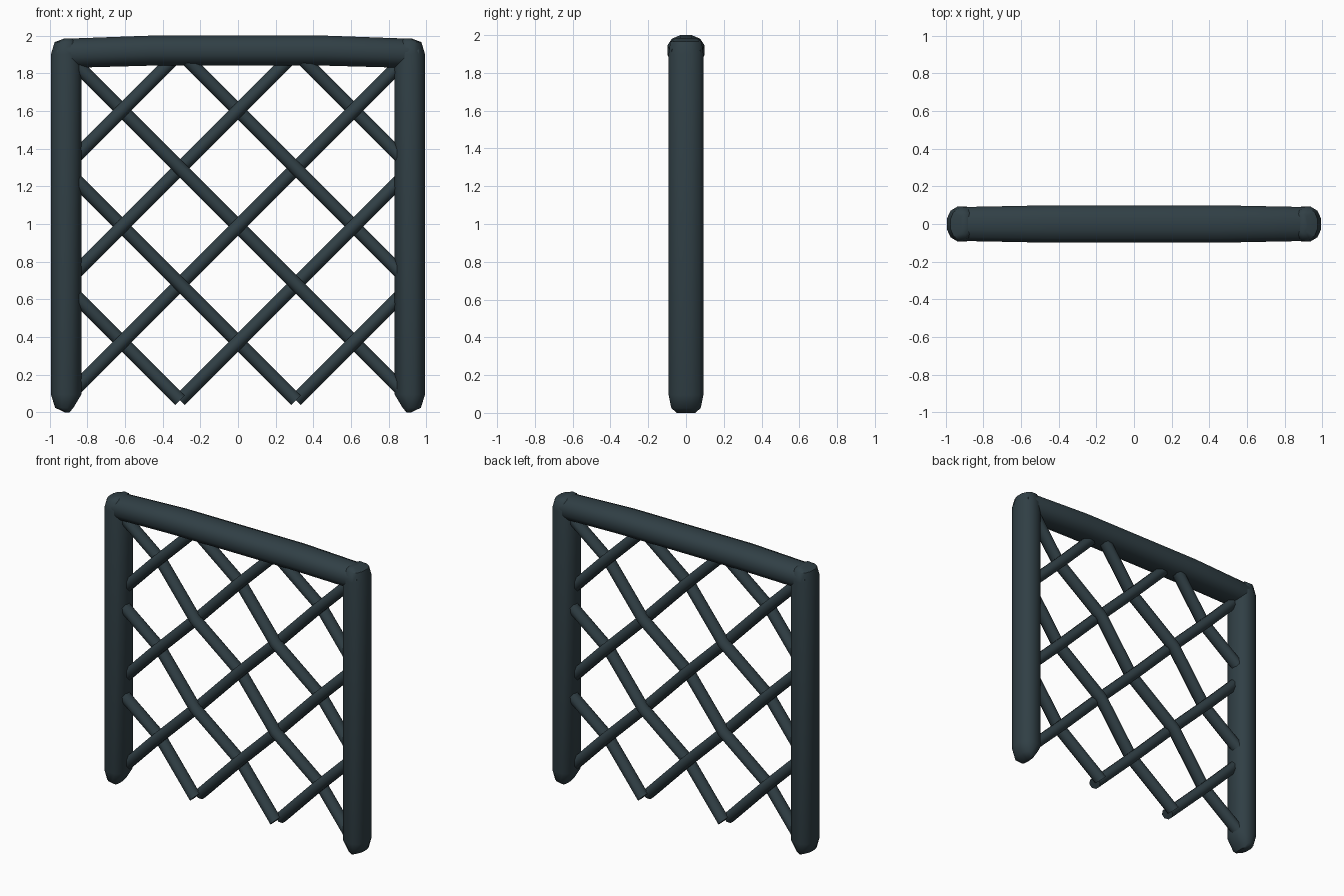
import bpy, bmesh, math
from mathutils import Vector

if "Cube" in bpy.data.objects:
    bpy.data.objects.remove(bpy.data.objects["Cube"])

mat = bpy.data.materials.new("dark slate metal")
mat.diffuse_color = (0.03, 0.05, 0.06, 1)
mat.use_nodes = True
mat.node_tree.nodes["Principled BSDF"].inputs["Base Color"].default_value = mat.diffuse_color


def section(c, u, a, v, b, n, e):
    """Ring of n points: rounded box of half sizes a along u and b along v."""
    pts = []
    for i in range(n):
        t = 2 * math.pi * (i + 0.5) / n
        cu, sv = math.cos(t), math.sin(t)
        p = math.copysign(abs(cu) ** (2 / e), cu)
        q = math.copysign(abs(sv) ** (2 / e), sv)
        pts.append(Vector(c) + Vector(u) * a * p + Vector(v) * b * q)
    return pts


def loft(name, rings, angle=40):
    bm = bmesh.new()
    loops = [[bm.verts.new(p) for p in r] for r in rings]
    n = len(loops[0])
    for r0, r1 in zip(loops, loops[1:]):
        for i in range(n):
            j = (i + 1) % n
            bm.faces.new((r0[i], r0[j], r1[j], r1[i]))
    bm.faces.new(loops[0][::-1])
    bm.faces.new(loops[-1])
    bmesh.ops.recalc_face_normals(bm, faces=bm.faces)
    me = bpy.data.meshes.new(name)
    bm.to_mesh(me)
    bm.free()
    me.materials.append(mat)
    ob = bpy.data.objects.new(name, me)
    bpy.context.collection.objects.link(ob)
    bpy.ops.object.select_all(action='DESELECT')
    ob.select_set(True)
    bpy.context.view_layer.objects.active = ob
    bpy.ops.object.shade_smooth_by_angle(angle=math.radians(angle))
    return ob


X, Y, Z = (1, 0, 0), (0, 1, 0), (0, 0, 1)

# Side posts: (z, centre x, half width, half depth), rounded at both ends
post = [(0.0, 0.906, 0.012, 0.05), (0.025, 0.922, 0.05, 0.08), (0.095, 0.912, 0.083, 0.095),
        (1.9, 0.912, 0.083, 0.095), (1.965, 0.912, 0.063, 0.085), (1.985, 0.9, 0.02, 0.055)]
for side, s in (("left", -1), ("right", 1)):
    loft(side + "_post", [section((s * x, 0, z), X, a, Y, b, 12, 2.3) for z, x, a, b in post], 50)

# Top beam, slightly bowed: (x, centre z, half height, half depth)
beam = [(0.96, 1.9, 0.06, 0.08), (0.9, 1.906, 0.08, 0.093), (0.46, 1.92, 0.082, 0.102)]
beam = [(-x, z, a, b) for x, z, a, b in beam] + beam[::-1]
loft("top_beam", [section((x, 0, z), Z, a, Y, b, 12, 2.3) for x, z, a, b in beam], 50)

# Woven lattice: diagonals passing alternately in front and behind
STEP, Z0, WEAVE = 0.3075, 0.065, 0.03
for label, s in (("rising", 1), ("falling", -1)):
    for d in (-1, 1, 3, 5, 7):
        rings = []
        for i in range(-3, 4):
            k = i + d
            if 0 <= k <= 6:
                y = s * (WEAVE if i % 2 else -WEAVE)
                u = Vector((-s, 0, 1)).normalized()
                rings.append(section((s * i * STEP, y, Z0 + k * STEP), u, 0.038, Y, 0.045, 8, 2))
        loft(f"{label}_lattice_bar", rings, 50)
